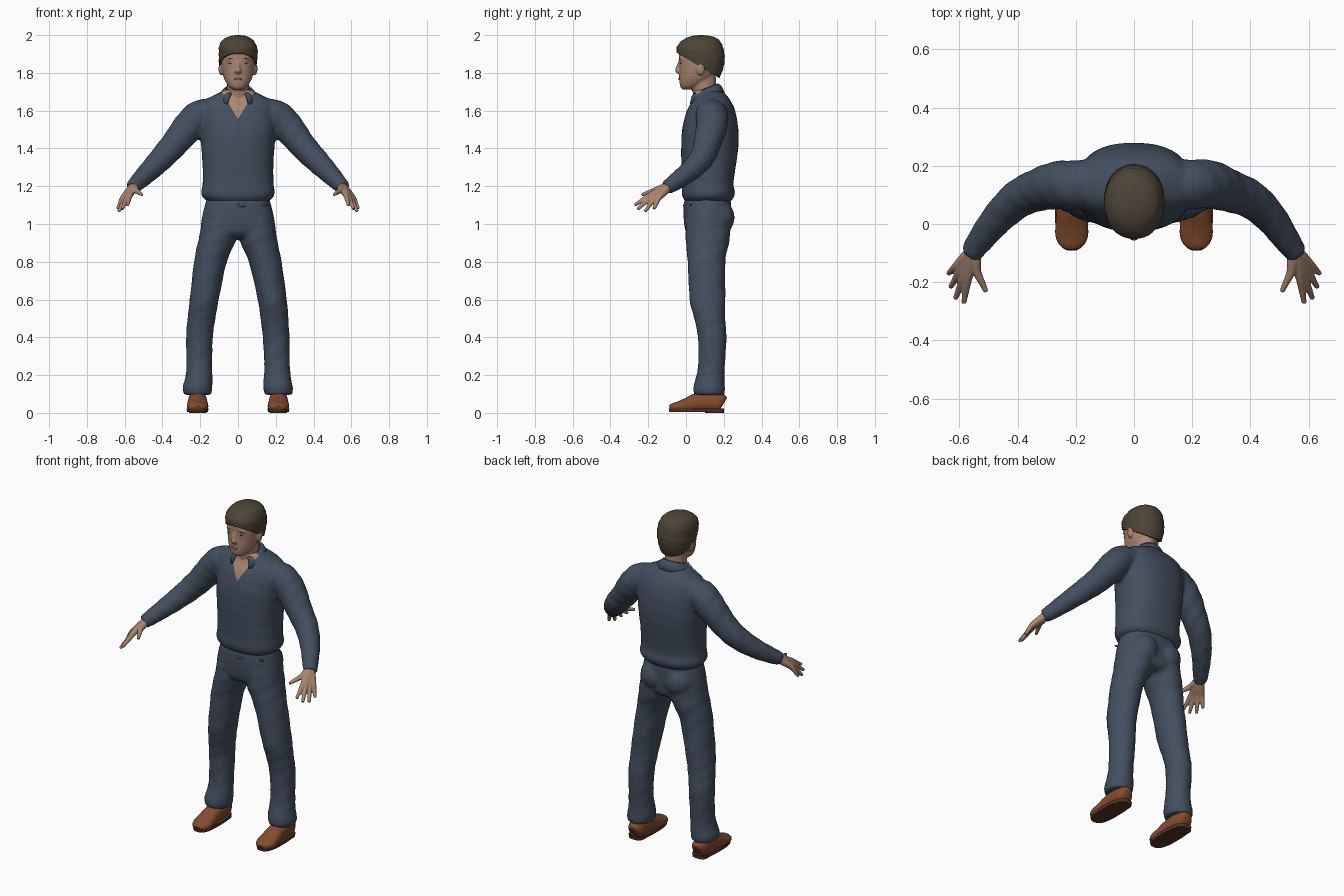
import bpy, bmesh, math
from mathutils import Vector, Matrix

default = bpy.data.objects.get("Cube")
if default:
    bpy.data.objects.remove(default, do_unlink=True)


def material(name, colour):
    mat = bpy.data.materials.new(name)
    mat.use_nodes = True
    mat.diffuse_color = (*colour, 1)
    mat.node_tree.nodes["Principled BSDF"].inputs["Base Color"].default_value = (*colour, 1)
    return mat


cloth = material("navy cloth", (.056, .077, .115))
skin = material("skin", (.40, .235, .165))
hair_brown = material("dark brown hair", (.075, .058, .038))
leather = material("brown leather", (.23, .072, .028))
sole_brown = material("dark sole", (.09, .033, .017))
lip_colour = material("lips", (.30, .14, .105))
brass = material("dull brass", (.10, .06, .025))


def spline(rows, steps):
    """Smooth interpolation through rows of numbers."""
    result = []
    for i in range(len(rows) - 1):
        a, b = rows[max(i - 1, 0)], rows[i]
        c, d = rows[i + 1], rows[min(i + 2, len(rows) - 1)]
        for k in range(steps):
            t = k / steps
            result.append([
                q + .5 * t * (r - p + t * (2 * p - 5 * q + 4 * r - s + t * (3 * (q - r) + s - p)))
                for p, q, r, s in zip(a, b, c, d)])
    return result + [list(rows[-1])]


def loft(bm, sections, side=1, level=True, n=32, steps=4, power=2.0, wrinkle=0.0):
    """Closed tube through (x, y, z, half width, half depth) sections."""
    rows = spline(sections, steps)
    centres = [Vector((side * r[0], r[1], r[2])) for r in rows]
    rings = []
    for i, row in enumerate(rows):
        u, v = Vector((1, 0, 0)), Vector((0, 1, 0))
        if not level:
            tangent = centres[min(i + 1, len(rows) - 1)] - centres[max(i - 1, 0)]
            u = tangent.cross(Vector((0, 0, 1))).normalized()
            v = u.cross(tangent).normalized()
        ring = []
        for k in range(n):
            a = math.tau * k / n
            c, s = math.cos(a), math.sin(a)
            fold = 1 + wrinkle * math.sin(2 * a + i * 1.3) * math.sin(i * .8 + a)
            cu = math.copysign(abs(c) ** (2 / power), c) * row[3] * fold
            sv = math.copysign(abs(s) ** (2 / power), s) * row[4] * fold
            ring.append(bm.verts.new(centres[i] + u * cu + v * sv))
        rings.append(ring)
    for lower, upper in zip(rings, rings[1:]):
        for k in range(n):
            j = (k + 1) % n
            bm.faces.new((lower[k], lower[j], upper[j], upper[k]))
    bm.faces.new(rings[0][::-1])
    bm.faces.new(rings[-1])


def blob(bm, centre, size):
    matrix = Matrix.Translation(centre) @ Matrix.Diagonal((*size, 1))
    bmesh.ops.create_uvsphere(bm, u_segments=20, v_segments=12, radius=1, matrix=matrix)


def make(name, bm, mat, fuse=0, smooth=2):
    """Turn a bmesh into an object; fuse welds overlapping volumes into one skin."""
    bmesh.ops.recalc_face_normals(bm, faces=bm.faces)
    mesh = bpy.data.meshes.new(name)
    bm.to_mesh(mesh)
    bm.free()
    obj = bpy.data.objects.new(name, mesh)
    bpy.context.collection.objects.link(obj)
    if fuse:
        remesh = obj.modifiers.new("weld", "REMESH")
        remesh.mode = "VOXEL"
        remesh.voxel_size = fuse
        relax = obj.modifiers.new("relax", "SMOOTH")
        relax.iterations = smooth
        evaluated = obj.evaluated_get(bpy.context.evaluated_depsgraph_get())
        obj.data = bpy.data.meshes.new_from_object(evaluated)
        obj.modifiers.clear()
    obj.data.materials.clear()
    obj.data.materials.append(mat)
    bpy.context.view_layer.objects.active = obj
    bpy.ops.object.select_all(action="DESELECT")
    obj.select_set(True)
    bpy.ops.object.shade_smooth_by_angle(angle=math.radians(50))
    return obj


sides = (("left", 1), ("right", -1))

# Shirt: torso with a bloused hem, and both sleeves
bm = bmesh.new()
loft(bm, [(0, .115, 1.115, .15, .115), (0, .118, 1.14, .186, .135), (0, .118, 1.17, .195, .141),
          (0, .115, 1.21, .188, .136), (0, .12, 1.3, .187, .143), (0, .125, 1.4, .193, .151),
          (0, .128, 1.5, .2, .149), (0, .133, 1.6, .2, .128), (0, .135, 1.65, .185, .102),
          (0, .13, 1.68, .13, .086), (0, .11, 1.71, .07, .072)],
     n=48, power=2.4, wrinkle=.008)
for _, side in sides:
    loft(bm, [(.12, .14, 1.575, .085, .085), (.2, .135, 1.575, .085, .085), (.26, .135, 1.515, .083, .083),
              (.33, .115, 1.43, .073, .073), (.4, .085, 1.355, .066, .066), (.47, .02, 1.28, .056, .056),
              (.53, -.06, 1.22, .045, .045), (.562, -.105, 1.193, .037, .037)],
         side, level=False, wrinkle=.05)
shirt = make("shirt", bm, cloth, fuse=.011, smooth=3)

# Open neckline, cut into the shirt as a V of skin
shirt.data.materials.append(skin)
slope, notch = .6, 1.555
bm = bmesh.new()
bm.from_mesh(shirt.data)
for _, side in sides:
    near = [f for f in bm.faces if f.calc_center_median().y < .09 and f.calc_center_median().z > 1.5]
    geom = set(near) | {e for f in near for e in f.edges} | {v for f in near for v in f.verts}
    bmesh.ops.bisect_plane(bm, geom=list(geom), plane_co=(0, 0, notch), plane_no=(side, 0, -slope))
for f in bm.faces:
    c = f.calc_center_median()
    if c.y < .08 and abs(c.x) < slope * (c.z - notch):
        f.material_index = 1
bm.to_mesh(shirt.data)
bm.free()

# Folded collar, open at the front
bm = bmesh.new()
strip = []
for k in range(33):
    a = math.radians(-148 + 296 * k / 32)
    front = (1 - math.cos(a)) / 2
    s, c = math.sin(a), math.cos(a)
    strip.append([bm.verts.new((.068 * s, .1 + .07 * c, 1.745 - .055 * front)),
                  bm.verts.new((.088 * s, .102 + .086 * c, 1.73 - .06 * front)),
                  bm.verts.new((.11 * s, .105 + .1 * c, 1.695 - .065 * front))])
for p, q in zip(strip, strip[1:]):
    for i in range(2):
        bm.faces.new((p[i], q[i], q[i + 1], p[i + 1]))
collar = make("collar", bm, cloth)
collar.modifiers.new("thickness", "SOLIDIFY").thickness = .009

# Trousers: hips, seat and two legs
bm = bmesh.new()
loft(bm, [(0, .115, 1.15, .16, .118), (0, .113, 1.09, .178, .126), (0, .112, 1.0, .196, .122),
          (0, .115, .95, .19, .112), (0, .115, .925, .15, .08)], n=48, power=2.3)
for _, side in sides:
    blob(bm, (side * .08, .165, 1.035), (.09, .093, .095))
    loft(bm, [(.09, .117, 1.02, .1, .118), (.107, .117, .92, .101, .117), (.145, .107, .8, .087, .1),
              (.18, .113, .6, .077, .095), (.193, .127, .5, .074, .082), (.203, .138, .4, .071, .076),
              (.206, .134, .25, .068, .071), (.208, .128, .18, .073, .077),
              (.214, .122, .13, .079, .084), (.214, .122, .095, .071, .08)],
         side, wrinkle=.035)
make("trousers", bm, cloth, fuse=.011, smooth=3)

# Waist fastenings
bm = bmesh.new()
blob(bm, (.018, -.011, 1.098), (.026, .004, .008))
blob(bm, (.14, .024, 1.1), (.02, .004, .006))
make("belt_fastening", bm, brass)

# Head with neck, nose, chin and ears
bm = bmesh.new()
loft(bm, [(0, .11, 1.6, .06, .062), (0, .1, 1.68, .058, .062), (0, .09, 1.78, .06, .07)])
loft(bm, [(0, .012, 1.712, .026, .032), (0, .022, 1.73, .05, .053), (0, .05, 1.77, .074, .086),
          (0, .065, 1.82, .086, .101), (0, .07, 1.87, .091, .108), (0, .075, 1.92, .09, .11),
          (0, .08, 1.96, .07, .085), (0, .08, 1.985, .03, .04)], power=2.2)
loft(bm, [(0, -.033, 1.862, .008, .008), (0, -.042, 1.828, .011, .012),
          (0, -.043, 1.81, .018, .015), (0, -.036, 1.797, .013, .01)])
blob(bm, (0, -.008, 1.735), (.028, .022, .02))
for _, side in sides:
    blob(bm, (side * .09, .078, 1.822), (.013, .022, .034))
    blob(bm, (side * .036, -.02, 1.874), (.026, .016, .009))
make("head", bm, skin, fuse=.006, smooth=2)

# Eyes and brows, lips
bm = bmesh.new()
for _, side in sides:
    blob(bm, (side * .037, -.027, 1.851), (.015, .005, .003))
    blob(bm, (side * .037, -.031, 1.875), (.019, .005, .003))
make("eyes_and_brows", bm, hair_brown)
bm = bmesh.new()
blob(bm, (0, -.035, 1.767), (.022, .006, .006))
make("lips", bm, lip_colour)

# Hair: a lumpy cap trimmed along a sloping hairline
bm = bmesh.new()
loft(bm, [(0, .095, 1.75, .068, .07), (0, .09, 1.8, .09, .1), (0, .082, 1.85, .1, .12),
          (0, .077, 1.9, .103, .126), (0, .075, 1.94, .1, .121), (0, .079, 1.975, .08, .095),
          (0, .08, 1.994, .045, .055), (0, .08, 2.0, .01, .012)], n=40, power=2.15, wrinkle=.025)
cut = bmesh.ops.bisect_plane(bm, geom=bm.verts[:] + bm.edges[:] + bm.faces[:], clear_inner=True,
                             plane_co=(0, .05, 1.848), plane_no=(0, .6, 1))
bmesh.ops.holes_fill(bm, edges=[e for e in cut["geom_cut"] if isinstance(e, bmesh.types.BMEdge)])
make("hair", bm, hair_brown)

# Hands: each finger runs from the wrist over its knuckle to the tip
wrist = Vector((.553, -.092, 1.198))
fingers = [((.572, -.19, 1.152), (.585, -.272, 1.1)), ((.585, -.182, 1.145), (.614, -.256, 1.078)),
           ((.598, -.165, 1.138), (.631, -.217, 1.066)), ((.61, -.145, 1.137), (.638, -.17, 1.08)),
           ((.54, -.165, 1.178), (.508, -.233, 1.155))]
for word, side in sides:
    bm = bmesh.new()
    for knuckle, tip in fingers:
        knuckle, tip = Vector(knuckle), Vector(tip)
        path = [(wrist, .024), (wrist.lerp(knuckle, .5), .021), (knuckle, .0155),
                (knuckle.lerp(tip, .55), .0115), (tip, .0085)]
        loft(bm, [(*p, r, r) for p, r in path], side, level=False, n=16)
    make(word + "_hand", bm, skin, fuse=.004)

# Shoes: rounded leather upper, flat sole and heel block
for word, side in sides:
    bm = bmesh.new()
    loft(bm, [(.214, .2, .05, .022, .03), (.214, .185, .055, .042, .048), (.214, .12, .06, .049, .055),
              (.214, .06, .055, .051, .05), (.214, .01, .042, .055, .04), (.214, -.04, .033, .056, .028),
              (.214, -.072, .029, .042, .021), (.214, -.086, .025, .02, .012)],
         side, level=False, power=2.3)
    for v in bm.verts:
        v.co.z = max(v.co.z, .018)
    make(word + "_shoe", bm, leather)
    bm = bmesh.new()
    loft(bm, [(.214, .055, .004, .055, .143), (.214, .055, .023, .058, .147)], side, steps=1, power=2.8)
    loft(bm, [(.214, .15, 0, .046, .05), (.214, .15, .02, .048, .052)], side, steps=1, power=3)
    make(word + "_sole", bm, sole_brown)
